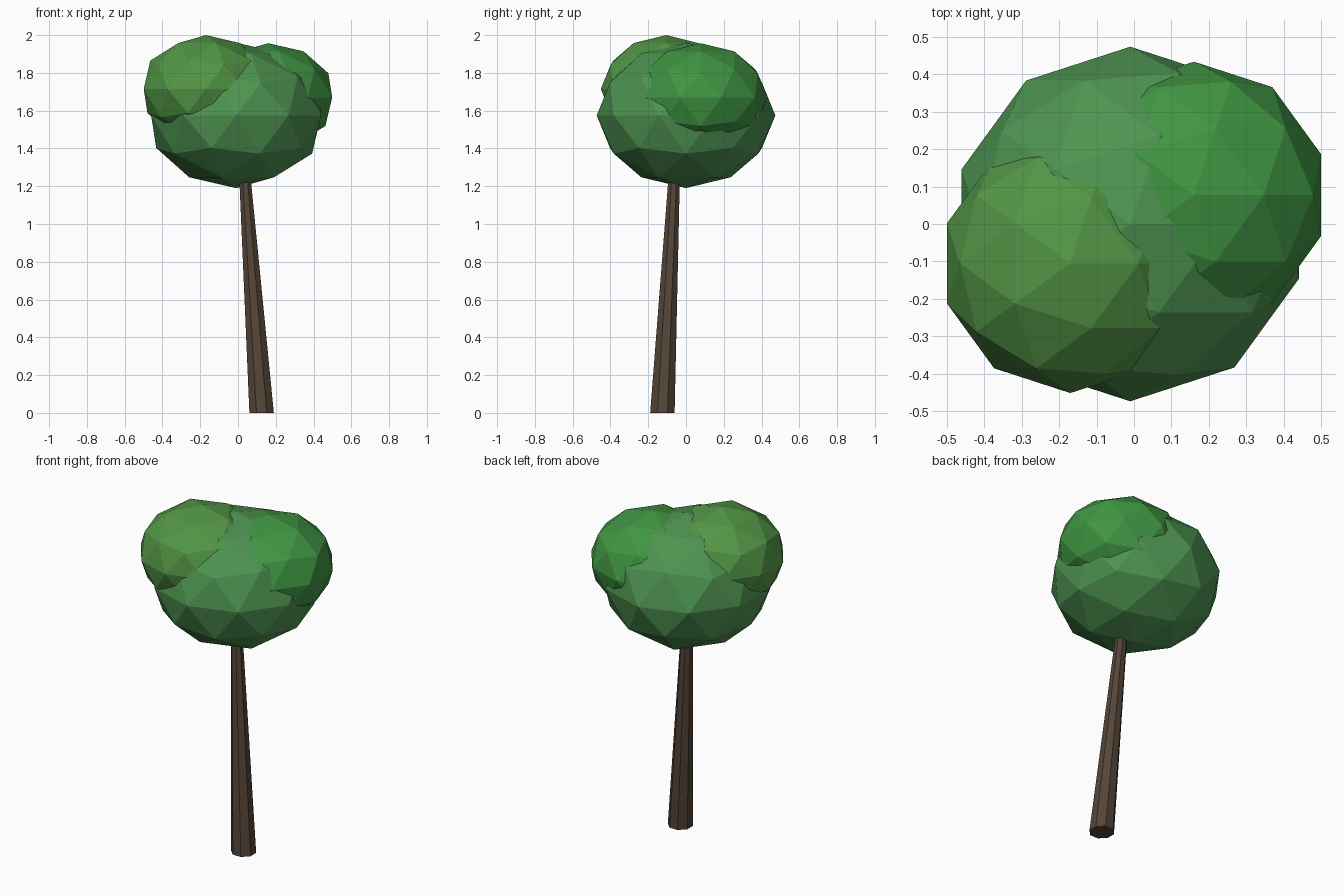
import bpy, bmesh, math
from mathutils import Matrix, Vector

if "Cube" in bpy.data.objects:
    bpy.data.objects.remove(bpy.data.objects["Cube"])


def finish(name, bm, color):
    bmesh.ops.recalc_face_normals(bm, faces=bm.faces)
    mesh = bpy.data.meshes.new(name)
    bm.to_mesh(mesh)
    bm.free()
    mat = bpy.data.materials.new(name + "_material")
    mat.diffuse_color = (*color, 1)
    mat.use_nodes = True
    mat.node_tree.nodes["Principled BSDF"].inputs["Base Color"].default_value = mat.diffuse_color
    mesh.materials.append(mat)
    obj = bpy.data.objects.new(name, mesh)
    bpy.context.collection.objects.link(obj)
    return obj


def foliage(name, center, radius, height, color):
    # Flat-shaded icosphere, squashed vertically
    bm = bmesh.new()
    bmesh.ops.create_icosphere(bm, subdivisions=2, radius=1)
    bmesh.ops.scale(bm, vec=(radius, radius, height), verts=bm.verts)
    bmesh.ops.translate(bm, vec=center, verts=bm.verts)
    return finish(name, bm, color)


# Crown: one large clump with two smaller ones on its shoulders
foliage("main_foliage", (-0.01, 0, 1.575), 0.473, 0.385, (0.075, 0.29, 0.08))
foliage("left_foliage", (-0.17, -0.105, 1.715), 0.346, 0.285, (0.085, 0.30, 0.06))
foliage("right_foliage", (0.16, 0.077, 1.67), 0.356, 0.287, (0.05, 0.30, 0.055))

# Leaning, tapered eight-sided trunk running up into the crown
height = 1.3
bm = bmesh.new()
bmesh.ops.create_cone(bm, cap_ends=True, segments=8, radius1=0.07, radius2=0.031,
                      depth=height,
                      matrix=Matrix.Translation((0, 0, height / 2))
                      @ Matrix.Rotation(math.pi / 8, 4, 'Z'))
# Keep flats facing the main axes
if max(abs(v.co.x) for v in bm.verts) > 0.068:
    bmesh.ops.rotate(bm, cent=(0, 0, 0), verts=bm.verts,
                     matrix=Matrix.Rotation(math.pi / 8, 3, 'Z'))
base, top = Vector((0.125, -0.125, 0)), Vector((0.033, -0.06, 0))
for v in bm.verts:
    v.co += base.lerp(top, v.co.z / height)
finish("trunk", bm, (0.09, 0.06, 0.04))
